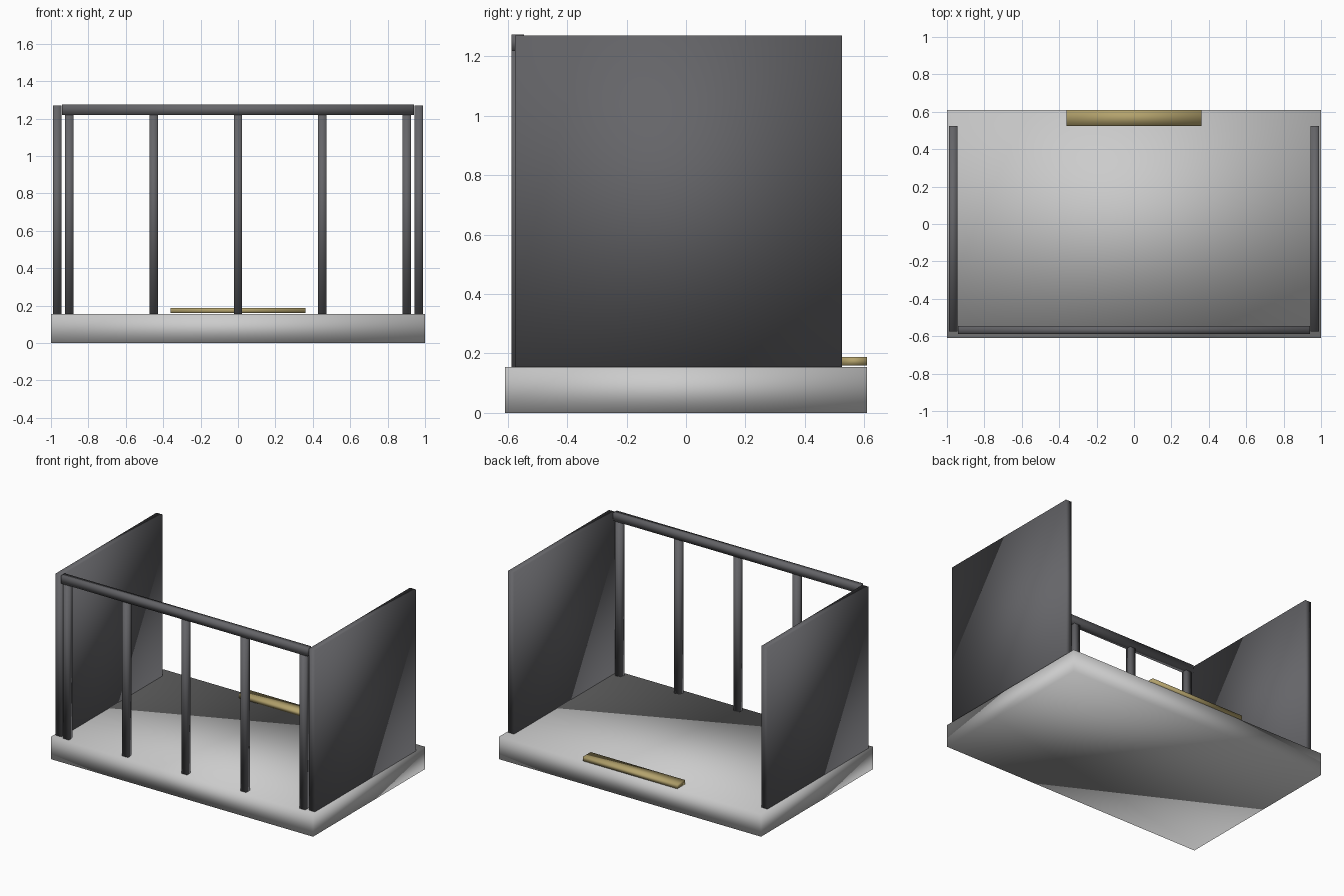
import bpy

if "Cube" in bpy.data.objects:
    bpy.data.objects.remove(bpy.data.objects["Cube"])


def material(name, rgb):
    m = bpy.data.materials.new(name)
    m.diffuse_color = (*rgb, 1)
    m.use_nodes = True
    m.node_tree.nodes["Principled BSDF"].inputs["Base Color"].default_value = m.diffuse_color
    return m


def box(name, x, y, z, mat=None):
    """Box from (min, max) ranges on each axis, with soft averaged shading."""
    spans = (x, y, z)
    bpy.ops.mesh.primitive_cube_add(size=1, location=[(a + b) / 2 for a, b in spans])
    ob = bpy.context.object
    ob.name = name
    ob.scale = [b - a for a, b in spans]
    bpy.ops.object.transform_apply(location=False, rotation=False, scale=True)
    bpy.ops.object.shade_smooth()
    if mat:
        ob.data.materials.append(mat)
    return ob


dark = material("dark_metal", (0.13, 0.13, 0.14))
brass = material("brass", (0.45, 0.36, 0.15))
FLOOR, TOP = 0.155, 1.27

# Floor slab
box("floor_slab", (-1, 1), (-0.61, 0.61), (0, FLOOR))

# Side walls
for side, x in (("left", (-0.99, -0.945)), ("right", (0.945, 0.99))):
    box(side + "_wall", x, (-0.575, 0.525), (FLOOR, TOP), dark)

# Front railing: evenly spaced posts under a top rail
for i in range(5):
    cx = -0.902 + 0.451 * i
    box(f"railing_post_{i + 1}", (cx - 0.022, cx + 0.022), (-0.587, -0.547), (FLOOR, 1.25), dark)
box("top_rail", (-0.94, 0.94), (-0.588, -0.546), (1.22, 1.274), dark)

# Threshold strip at the back edge
box("threshold_strip", (-0.36, 0.36), (0.525, 0.61), (FLOOR + 0.004, 0.188), brass)
